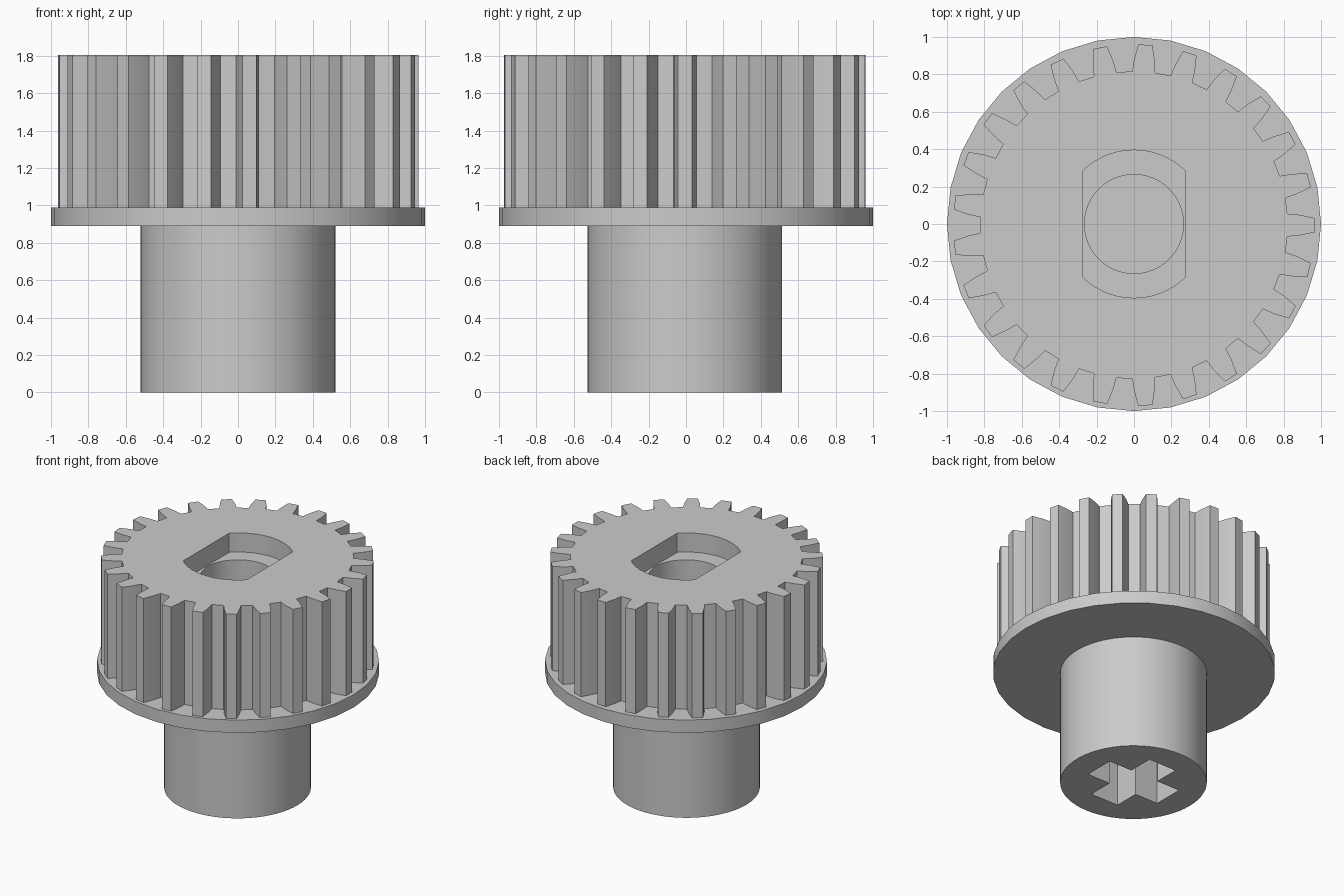
import bpy, bmesh
from math import sin, cos, tau, asin, sqrt

if "Cube" in bpy.data.objects:
    bpy.data.objects.remove(bpy.data.objects["Cube"], do_unlink=True)

grey = bpy.data.materials.new("light_grey")
grey.use_nodes = True
grey.diffuse_color = (0.6, 0.6, 0.6, 1)
grey.node_tree.nodes["Principled BSDF"].inputs["Base Color"].default_value = (0.6, 0.6, 0.6, 1)


def prism(name, outline, z0, z1, y=0.0):
    """Extrude a closed counter-clockwise outline from z0 to z1."""
    bm = bmesh.new()
    low = [bm.verts.new((px, py + y, z0)) for px, py in outline]
    high = [bm.verts.new((px, py + y, z1)) for px, py in outline]
    bm.faces.new(low[::-1])
    bm.faces.new(high)
    for i in range(len(low)):
        j = (i + 1) % len(low)
        bm.faces.new((low[i], low[j], high[j], high[i]))
    mesh = bpy.data.meshes.new(name)
    bm.to_mesh(mesh)
    bm.free()
    mesh.materials.append(grey)
    obj = bpy.data.objects.new(name, mesh)
    bpy.context.collection.objects.link(obj)
    return obj


def circle(r, n):
    return [(r * cos(tau * i / n), r * sin(tau * i / n)) for i in range(n)]


def gear(teeth, flank):
    """Repeat one tooth, given as (radius, half width) from root to tip."""
    tooth = [(r, -w) for r, w in flank] + [(r, w) for r, w in reversed(flank)]
    points = []
    for i in range(teeth):
        c, s = cos(tau * i / teeth), sin(tau * i / teeth)
        points += [(r * c - t * s, r * s + t * c) for r, t in tooth]
    return points


def double_d(r, flat, n):
    """Circle cut off by two flats at x = +flat and x = -flat."""
    a = asin(sqrt(1 - (flat / r) ** 2))
    arc = [a + (tau / 2 - 2 * a) * i / n for i in range(n + 1)]
    return [(r * cos(t), r * sin(t)) for t in arc + [t + tau / 2 for t in arc]]


def cross(arm, w):
    quarter = [(arm, -w), (arm, w), (w, w)]
    points = []
    for c, s in ((1, 0), (0, 1), (-1, 0), (0, -1)):
        points += [(x * c - y * s, x * s + y * c) for x, y in quarter]
    return points


# Flange, toothed wheel and hub
pulley = prism("toothed_pulley", circle(1.0, 32), 0.89, 0.99)
wheel_outline = gear(25, [(0.82, 0.061), (0.885, 0.055), (0.966, 0.038)])
added = [
    prism("toothed_wheel", wheel_outline, 0.95, 1.805, -0.006),
    prism("hub", circle(0.52, 64), 0.0, 0.93, -0.006),
]

# Recess with two flats, round bore and cross-shaped socket
cut = [
    prism("flat_sided_recess", double_d(0.395, 0.275, 16), 1.655, 2.0),
    prism("round_bore", circle(0.265, 48), 1.0, 1.8),
    prism("cross_socket", cross(0.32, 0.12), -0.2, 0.82, -0.006),
]

# Join and cut into one clean solid
bpy.context.view_layer.objects.active = pulley
for tools, operation in ((added, "UNION"), (cut, "DIFFERENCE")):
    for tool in tools:
        mod = pulley.modifiers.new(tool.name, "BOOLEAN")
        mod.operation = operation
        mod.solver = "EXACT"
        mod.object = tool
        bpy.ops.object.modifier_apply(modifier=mod.name)
        bpy.data.objects.remove(tool, do_unlink=True)

# Smooth the round walls, keep the edges sharp
bpy.ops.object.select_all(action="DESELECT")
pulley.select_set(True)
bpy.ops.object.shade_smooth_by_angle(angle=0.35)
